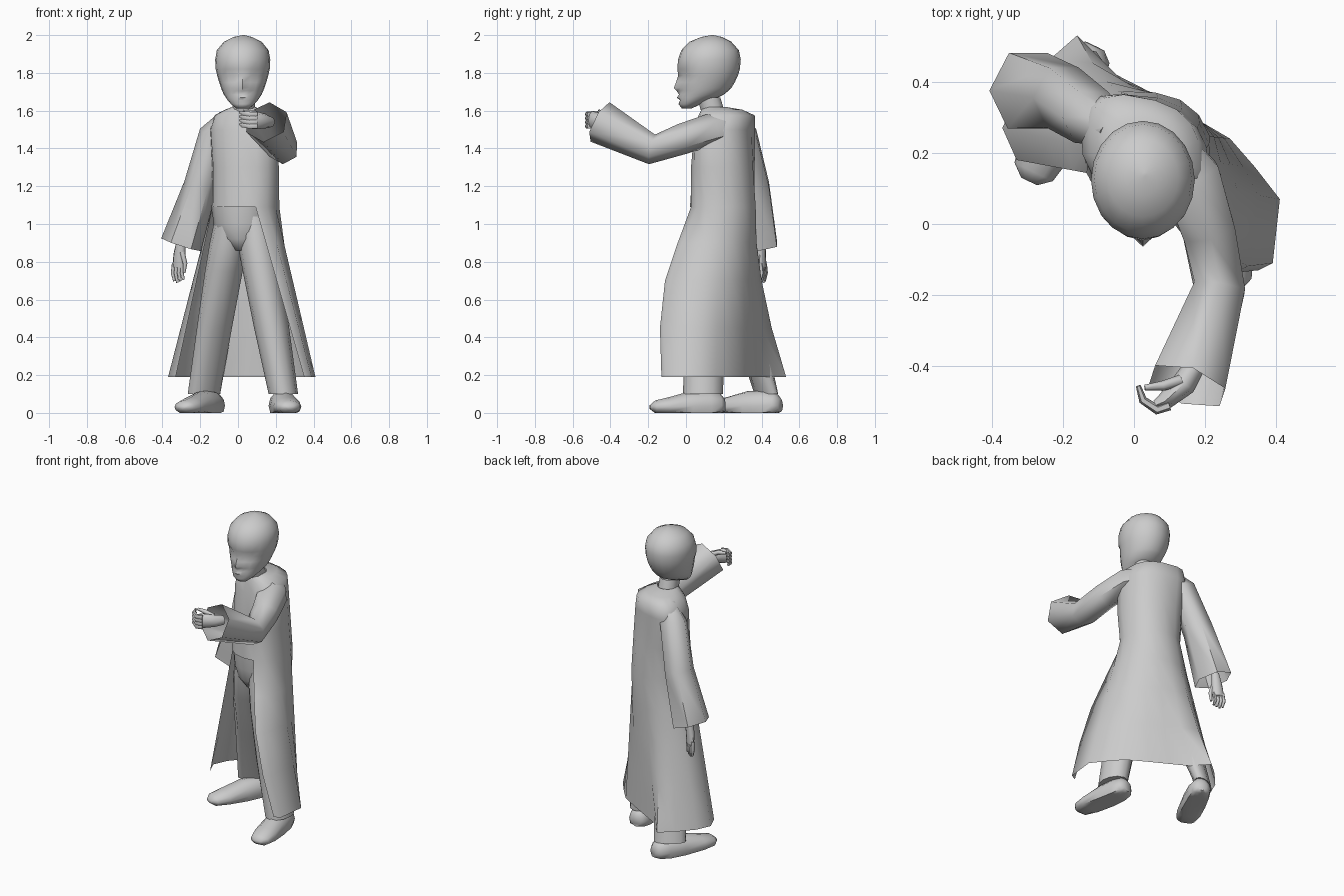
import bpy, bmesh, math
from mathutils import Vector as V

if "Cube" in bpy.data.objects:
    bpy.data.objects.remove(bpy.data.objects["Cube"])

grey = bpy.data.materials.new("plain_grey")
grey.use_nodes = True
grey.diffuse_color = (0.6, 0.6, 0.6, 1)
grey.node_tree.nodes["Principled BSDF"].inputs["Base Color"].default_value = (0.6, 0.6, 0.6, 1)


def loft(name, rings, caps=(False, False), skip=None, angle=62):
    """Skin closed rings of points; skip(row, col) leaves a face open."""
    bm = bmesh.new()
    rows = [[bm.verts.new(p) for p in ring] for ring in rings]
    n = len(rows[0])
    for r in range(len(rows) - 1):
        for c in range(n):
            if not (skip and skip(r, c)):
                d = (c + 1) % n
                bm.faces.new((rows[r][c], rows[r][d], rows[r + 1][d], rows[r + 1][c]))
    for wanted, row in zip(caps, (rows[0], rows[-1])):
        if wanted:
            bm.faces.new(row)
    bmesh.ops.delete(bm, geom=[v for v in bm.verts if not v.link_faces], context='VERTS')
    bmesh.ops.recalc_face_normals(bm, faces=bm.faces)
    mesh = bpy.data.meshes.new(name)
    bm.to_mesh(mesh)
    bm.free()
    mesh.materials.append(grey)
    ob = bpy.data.objects.new(name, mesh)
    bpy.context.collection.objects.link(ob)
    bpy.ops.object.select_all(action='DESELECT')
    ob.select_set(True)
    bpy.context.view_layer.objects.active = ob
    bpy.ops.object.shade_smooth_by_angle(angle=math.radians(angle))


def oval(center, u, v, n, start=0.0, power=1.0):
    """Ellipse points; a power below one makes it boxier."""
    ring = []
    for i in range(n):
        a = math.radians(start) + i * math.tau / n
        c, s = (math.copysign(abs(f) ** power, f) for f in (math.cos(a), math.sin(a)))
        ring.append(V(center) + V(u) * c + V(v) * s)
    return ring


def tube(name, path, n=8, caps=(True, True), ref=(0, 0, 1), floor=None, start=0):
    """Path entries are (point, half width, half height)."""
    pts = [V(p[0]) for p in path]
    rings = []
    for i, (p, w, h) in enumerate(path):
        t = (pts[min(i + 1, len(pts) - 1)] - pts[max(i - 1, 0)]).normalized()
        side = t.cross(V(ref)).normalized()
        ring = oval(p, side * w, side.cross(t) * h, n, start)
        if floor is not None:
            ring = [V((q.x, q.y, max(q.z, floor))) for q in ring]
        rings.append(ring)
    loft(name, rings, caps)


# Coat: closed to the waist, then an open flaring skirt
COLS, OPEN = 16, 12
START = -74


def body_ring(z, cx, cy, rx, ry, shear, power):
    ring = oval((cx, cy, z), (rx, 0, 0), (0, ry, 0), COLS, START, power)
    for p in ring:
        p.y -= shear * (p.x - cx)
    return ring


hem = [(.35, -.13), (.39, -.11), (.41, .07), (.34, .16), (.27, .24), (.15, .31), (.04, .37),
       (-.07, .43), (-.16, .53), (-.24, .46), (-.33, .36), (-.37, .27), (-.33, .18)]
rings = [body_ring(*r) for r in (
    (1.62, .03, .15, .06, .06, 0, 1), (1.605, .03, .19, .1, .11, .1, 1),
    (1.575, .03, .215, .155, .14, .22, .75), (1.5, .03, .205, .18, .15, .25, .8),
    (1.3, .04, .195, .177, .165, .15, .85), (1.09, .04, .195, .18, .175, 0, .95))]
waist = rings[-1]
for z, front_flare in ((.9, .45), (.7, .88), (.45, 1.05), (.19, 1)):
    t = (1.09 - z) / .9
    ring = []
    for i, w in enumerate(waist):
        hx, hy = hem[min(i, OPEN)]
        flare = front_flare if i < 2 else t ** 1.8 if 4 < i < 10 else t
        ring.append(V((w.x + (hx - w.x) * t, w.y + (hy - w.y) * flare, z)))
    rings.append(ring)
loft("coat", rings, skip=lambda r, c: r >= 5 and c >= OPEN)

# Sleeves, six sided and open at the cuffs
tube("left_sleeve", [((.06, .27, 1.52), .07, .06), ((.16, .13, 1.5), .095, .085),
                     ((.21, -.02, 1.45), .085, .082), ((.24, -.18, 1.395), .083, .08),
                     ((.15, -.455, 1.54), .12, .117)], 6, (True, False), start=90)
tube("right_sleeve", [((-.05, .26, 1.555), .06, .05), ((-.12, .3, 1.47), .088, .085),
                      ((-.2, .355, 1.2), .088, .098), ((-.3, .375, .89), .112, .123)],
     6, (True, False), (0, 1, 0))

# Trousers: each leg section is (centre, half width, half depth, turn)
loft("trouser_seat", [oval((.025, .19, z), (w, 0, 0), (0, d, 0), 14) for z, w, d in (
    (1.1, .165, .155), (1, .155, .15), (.92, .125, .135), (.86, .06, .1))], (True, True))
legs = {"left": [((.08, .18, 1.04), .09, .13, 0), ((.1, .155, .9), .102, .125, 0), ((.125, .13, .75), .1, .12, 0),
                 ((.178, .1, .45), .093, .105, 0), ((.24, .09, .1), .078, .106, 0)],
        "right": [((-.03, .2, 1.04), .09, .13, 0), ((-.05, .21, .9), .1, .125, 0), ((-.075, .24, .75), .1, .11, .01),
                  ((-.125, .33, .45), .093, .08, .025), ((-.18, .425, .1), .086, .05, .04)]}
for side, path in legs.items():
    loft(side + "_trouser_leg", [oval(p, (w, turn, 0), (0, d, 0), 12) for p, w, d, turn in path], (True, True))

# Shoes: flat soled, from heel to toe
for side, heel, toe in (("left", V((.22, .205, .04)), V((.275, -.19, .03))),
                        ("right", V((-.11, .5, .04)), V((-.295, .12, .03)))):
    shape = ((0, .03, .035), (.06, .058, .065), (.2, .07, .08), (.45, .075, .08),
             (.75, .075, .05), (.93, .06, .035), (1, .025, .012))
    tube(side + "_shoe", [(heel.lerp(toe, t), w, h) for t, w, h in shape], 12, floor=0)

# Neck and head; nose, lips, brow and eye sockets are shaped by column
loft("neck", [oval((.03, .15 - .03 * i, 1.57 + .1 * i), (.06, 0, 0), (0, .065, 0), 10) for i in range(2)])
profile = ((1.612, -.022, .03, .035), (1.635, -.04, .08, .062), (1.655, -.036, .13, .08),
           (1.67, -.04, .17, .09), (1.685, -.036, .2, .1), (1.705, -.038, .225, .109),
           (1.72, -.039, .24, .115), (1.75, -.038, .258, .125), (1.785, -.036, .275, .135),
           (1.82, -.046, .285, .143), (1.87, -.042, .29, .146), (1.92, -.025, .28, .137),
           (1.965, .02, .24, .1), (1.99, .08, .19, .05))
# Row: (push at centre, next columns, outer columns)
push = {1.655: (.004, 0, 0), 1.67: (-.009, -.003, 0), 1.705: (-.012, .003, 0), 1.72: (-.025, .002, 0),
        1.75: (-.015, .004, 0), 1.785: (-.005, .016, .014), 1.82: (0, .002, .004)}
rings = []
for z, front, back, half in profile:
    ring = oval((.025, (front + back) / 2, z), (half, 0, 0), (0, (back - front) / 2, 0), 20, -90)
    for i, amount in enumerate(push.get(z, ())):
        for c in {i, -i}:
            ring[c].y += amount
    rings.append(ring)
rings.append([V((.03, .14, 2)) + (p - V((.03, .14, 1.99))) * .1 for p in rings[-1]])
loft("head", rings, (True, True))

# Hands: palm, four fingers and a thumb
tube("left_palm", [((.17, -.4, 1.54), .03, .03), ((.14, -.45, 1.545), .035, .04),
                   ((.085, -.5, 1.55), .024, .048), ((.06, -.51, 1.55), .014, .042)], 8)
broad, turned = V((.9, -.4, 0)), (.4, .9, 0)
tube("right_palm", [((-.3, .395, .92), .025, .025), ((-.31, .4, .84), .034, .022),
                    ((-.315, .405, .77), .036, .016)], 8, ref=turned)
for i in range(4):
    z = 1.518 + .021 * i
    tube("left_finger_%d" % (i + 1), [((.1, -.51, z), .014, .015), ((.065, -.522, z), .014, .015),
                                      ((.025, -.495, z + .005), .012, .013), ((.012, -.455, z + .01), .007, .008)], 6)
    base = V((-.315, .405, 0)) + broad * (i - 1.5) * .018
    tube("right_finger_%d" % (i + 1), [(base + V((0, 0, .79)), .012, .013), (base + V((-.006, .006, .74)), .011, .012),
                                       (base + V((.002, 0, .69 + .008 * abs(i - 1))), .007, .007)], 6, ref=turned)
tube("left_thumb", [((.13, -.44, 1.57), .016, .016), ((.08, -.455, 1.592), .014, .014),
                    ((.03, -.46, 1.598), .008, .008)], 6)
tube("right_thumb", [((-.295, .385, .85), .015, .015), ((-.28, .375, .79), .013, .013),
                     ((-.285, .375, .74), .007, .007)], 6, ref=turned)
